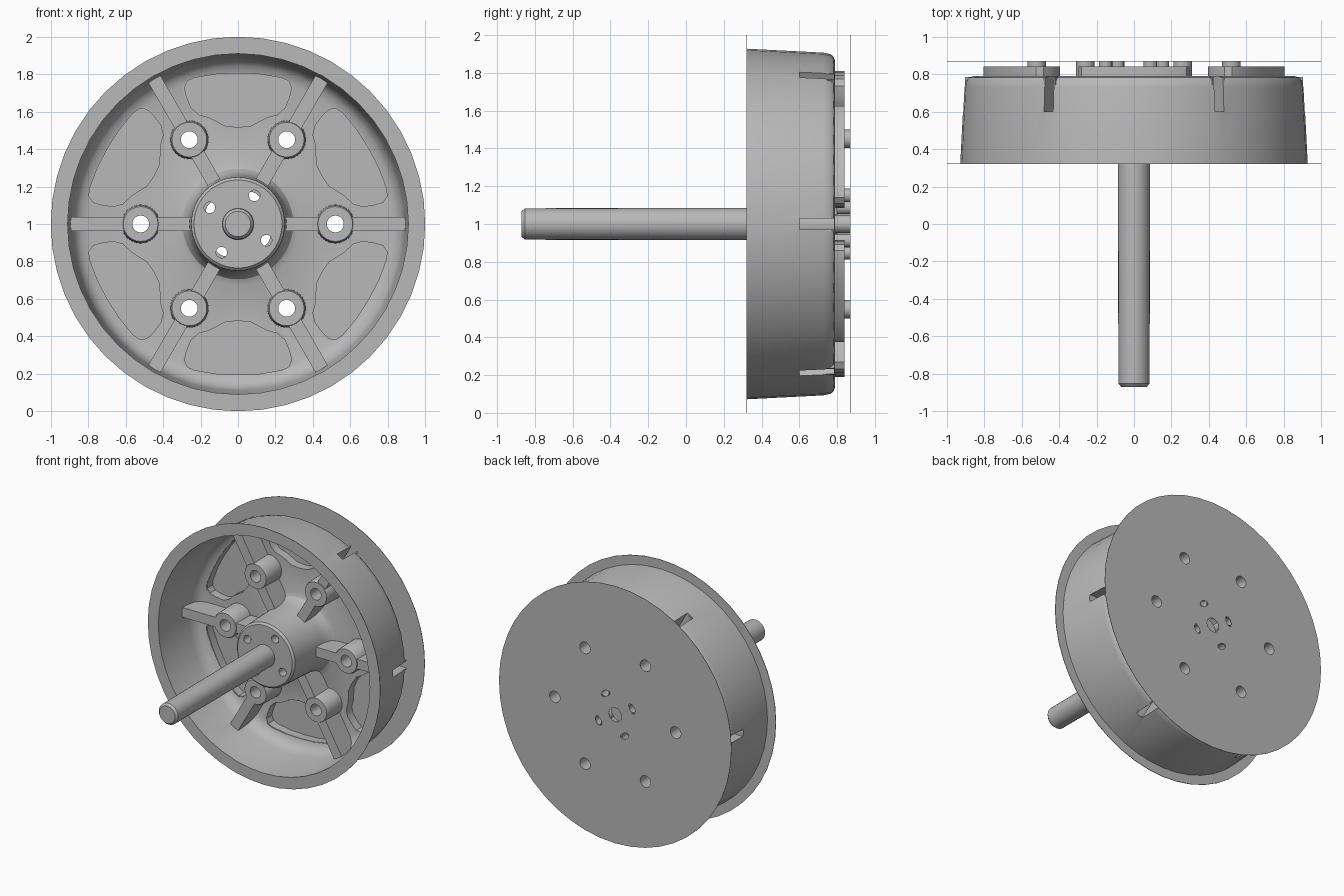
import bpy
import bmesh
from math import sin, cos, pi, radians

cube = bpy.data.objects.get("Cube")
if cube:
    bpy.data.objects.remove(cube, do_unlink=True)

# One flat colour for the whole part
GREY = (0.48, 0.48, 0.48, 1)
metal = bpy.data.materials.new("plain grey")
metal.use_nodes = True
metal.diffuse_color = GREY
metal.node_tree.nodes["Principled BSDF"].inputs["Base Color"].default_value = GREY

AXIS_Z = 1.0
SIXTHS = [radians(60 * i) for i in range(6)]
BOSS_R, HOLE_R = 0.52, 0.045
VENT_R, VENT_HOLE = 0.175, 0.04
VENTS = [radians(60 + 90 * i) for i in range(4)]
DISC_Y = 0.87


def turn(points, a):
    """Rotate (x, y, z) points about the shaft axis."""
    return [(x * cos(a) - z * sin(a), y, x * sin(a) + z * cos(a)) for x, y, z in points]


def circle(r, y, n=48, cx=0.0, squash=1.0):
    return [(cx + squash * r * cos(2 * pi * i / n), y, r * sin(2 * pi * i / n)) for i in range(n)]


def loft(bm, rings, caps=True, loop=False):
    """Skin a row of rings, either capped, open or joined end to start."""
    rows = [[bm.verts.new((x, y, z + AXIS_Z)) for x, y, z in ring] for ring in rings]
    pairs = list(zip(rows, rows[1:]))
    if loop:
        pairs.append((rows[-1], rows[0]))
    n = len(rows[0])
    for a, b in pairs:
        for i in range(n):
            j = (i + 1) % n
            bm.faces.new((a[i], a[j], b[j], b[i]))
    if caps and not loop:
        bm.faces.new(rows[0])
        bm.faces.new(rows[-1])


def finish(bm, name, smooth=True):
    bmesh.ops.recalc_face_normals(bm, faces=bm.faces)
    mesh = bpy.data.meshes.new(name)
    bm.to_mesh(mesh)
    bm.free()
    mesh.materials.append(metal)
    obj = bpy.data.objects.new(name, mesh)
    bpy.context.collection.objects.link(obj)
    if smooth:
        shade(obj)
    return obj


def shade(obj):
    bpy.ops.object.select_all(action='DESELECT')
    obj.select_set(True)
    bpy.context.view_layer.objects.active = obj
    bpy.ops.object.shade_smooth_by_angle(angle=radians(32))


def carve(obj, cutter):
    """Subtract the cutter, bake the result and drop the cutter."""
    cutter.hide_render = True
    mod = obj.modifiers.new("cut", 'BOOLEAN')
    mod.operation, mod.solver, mod.object = 'DIFFERENCE', 'EXACT', cutter
    bpy.context.view_layer.update()
    graph = bpy.context.evaluated_depsgraph_get()
    baked = bpy.data.meshes.new_from_object(obj.evaluated_get(graph))
    obj.modifiers.clear()
    obj.data = baked
    bpy.data.objects.remove(cutter, do_unlink=True)


# Outline of one pad between two ribs, mirrored about its middle
half = [(0.12, 0.805), (0.24, 0.785), (0.28, 0.767), (0.297, 0.73), (0.285, 0.68),
        (0.26, 0.62), (0.22, 0.582), (0.165, 0.567), (0.13, 0.55), (0.07, 0.518)]
outline = [(0, 0.81)] + half + [(0, 0.512)] + [(-x, z) for x, z in reversed(half)]


def pad(scale, y, a):
    mid = 0.665
    return turn([(x * scale, y, mid + (z - mid) * scale) for x, z in outline], a)


def box_ring(r, w, y0, y1, a):
    return turn([(r, y0, -w), (r, y0, w), (r, y1, w), (r, y1, -w)], a)


# Drum shell with hub cup
profile = [(0.928, 0.322), (0.907, 0.73), (0.899, 0.765), (0.885, 0.782), (0.86, 0.79),
           (0.22, 0.79), (0.21, 0.36), (0.05, 0.36), (0.05, 0.33), (0.235, 0.33),
           (0.25, 0.345), (0.262, 0.66), (0.275, 0.715), (0.295, 0.745), (0.33, 0.76),
           (0.80, 0.76), (0.845, 0.747), (0.875, 0.715), (0.89, 0.66), (0.912, 0.322)]
bm = bmesh.new()
loft(bm, [circle(r, y) for r, y in profile], loop=True)
drum = finish(bm, "drum_shell", smooth=False)

# Openings in the drum: pads, boss seats, rib slots and hub vents
bm = bmesh.new()
for a in SIXTHS:
    loft(bm, [pad(0.985, 0.7, a), pad(0.985, 0.82, a)])
    loft(bm, [turn(circle(0.06, y, 20, BOSS_R), a) for y in (0.7, 0.85)])
    for r0, r1 in ((0.31, 0.44), (0.61, 1.0)):
        loft(bm, [box_ring(r, 0.028, 0.6, 0.85, a) for r in (r0, r1)])
for a in VENTS:
    loft(bm, [turn(circle(VENT_HOLE * 0.75, y, 16, VENT_R), a) for y in (0.3, 0.4)])
carve(drum, finish(bm, "drum_cutter", smooth=False))
shade(drum)

# Thin flange round the open rim
bm = bmesh.new()
loft(bm, [circle(0.91, 0.32), circle(1, 0.32), circle(1, 0.324), circle(0.91, 0.324)], loop=True)
finish(bm, "rim_flange")

# Shallow pad trays pressed out of the floor
bm = bmesh.new()
for a in SIXTHS:
    loft(bm, [pad(0.965, 0.826, a), pad(0.965, 0.759, a), pad(1, 0.759, a), pad(1, 0.84, a)])
finish(bm, "pad_trays")

# Hollow ribs on either side of each boss
bm = bmesh.new()
for a in SIXTHS:
    for r0, r1 in ((0.24, 0.44), (0.6, 0.902)):
        rings = []
        for r in (r0, r1):
            w, t = 0.038, 0.028
            rings.append(turn([(r, 0.785, -w), (r, 0.59, -w), (r, 0.59, w), (r, 0.785, w),
                               (r, 0.785, t), (r, 0.602, t), (r, 0.602, -t), (r, 0.785, -t)], a))
        loft(bm, rings)
finish(bm, "ribs")

# Bosses with bolt tubes reaching the disc
bm = bmesh.new()
for a in SIXTHS:
    rings = [(0.093, 0.585), (0.1, 0.6), (0.104, 0.785), (HOLE_R + 0.004, 0.785),
             (HOLE_R + 0.004, DISC_Y), (HOLE_R, DISC_Y), (HOLE_R, 0.585)]
    loft(bm, [turn(circle(r, y, 24, BOSS_R), a) for r, y in rings], loop=True)
finish(bm, "bolt_bosses")

# Vent tubes inside the hub
bm = bmesh.new()
for a in VENTS:
    rings = [(0.036, 0.329), (0.036, DISC_Y), (0.031, DISC_Y), (0.031, 0.329)]
    loft(bm, [turn(circle(r, y, 16, VENT_R), a) for r, y in rings], loop=True)
finish(bm, "vent_tubes")

# Shaft with bevelled tip
bm = bmesh.new()
loft(bm, [circle(r, y, 24) for r, y in
          ((0.068, -DISC_Y), (0.083, -0.853), (0.086, 0.0), (0.086, 0.8))])
finish(bm, "shaft")

# Thin back disc with bolt, vent and centre holes
bm = bmesh.new()
loft(bm, [circle(1, 0.867), circle(1, DISC_Y)])
disc = finish(bm, "back_disc", smooth=False)
bm = bmesh.new()
for a in SIXTHS:
    loft(bm, [turn(circle(HOLE_R, y, 24, BOSS_R), a) for y in (0.8, 0.9)])
for a in VENTS:
    loft(bm, [turn(circle(VENT_HOLE, y, 16, VENT_R - 0.01, 0.6), a) for y in (0.8, 0.9)])
loft(bm, [circle(0.055, y, 12) for y in (0.8, 0.9)])
carve(disc, finish(bm, "disc_cutter", smooth=False))
shade(disc)
